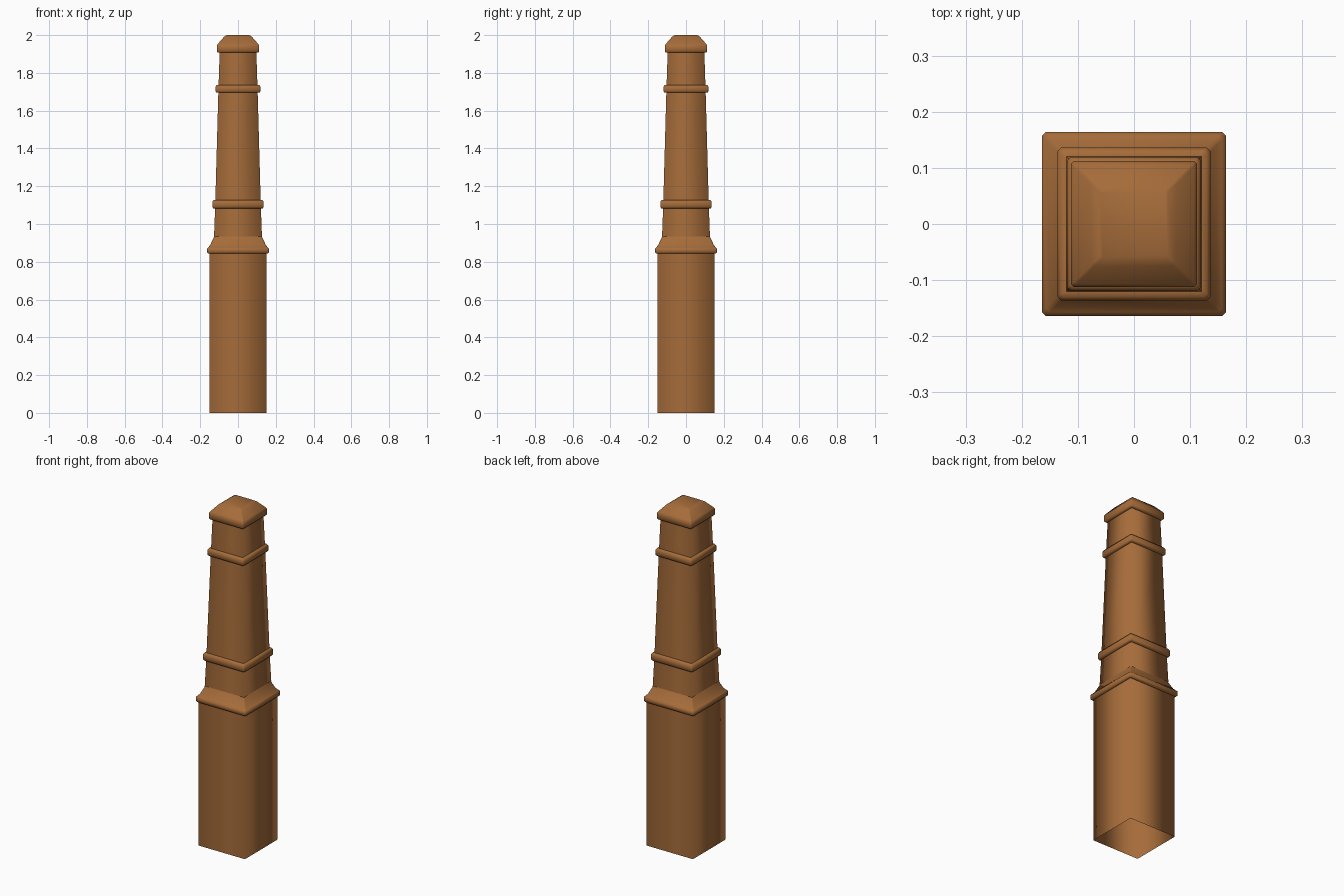
import bpy, bmesh

if "Cube" in bpy.data.objects:
    bpy.data.objects.remove(bpy.data.objects["Cube"])

wood = bpy.data.materials.new("warm brown wood")
wood.diffuse_color = (0.38, 0.15, 0.042, 1)
wood.use_nodes = True
wood.node_tree.nodes["Principled BSDF"].inputs["Base Color"].default_value = wood.diffuse_color


def section(h, c):
    """Square outline of half width h, with corners cut by c if c > 0."""
    if c == 0:
        return [(h, -h), (h, h), (-h, h), (-h, -h)]
    k = h - c
    return [(k, -h), (h, -k), (h, k), (k, h), (-k, h), (-h, k), (-h, -k), (-k, -h)]


def loft(name, profile, cut=0.0, cap_top=False):
    """Stack square sections given as (half width, z)."""
    bm = bmesh.new()
    rings = [[bm.verts.new((x, y, z)) for x, y in section(h, cut)] for h, z in profile]
    n = len(rings[0])
    for a, b in zip(rings, rings[1:]):
        for i in range(n):
            j = (i + 1) % n
            bm.faces.new((a[i], a[j], b[j], b[i]))
    if cap_top:
        bm.faces.new(rings[-1])
    for f in bm.faces:
        f.smooth = True
    me = bpy.data.meshes.new(name)
    bm.to_mesh(me)
    bm.free()
    me.materials.append(wood)
    ob = bpy.data.objects.new(name, me)
    bpy.context.collection.objects.link(ob)


# square base, open underneath
loft("post_base", [(0.15, 0), (0.15, 0.845)])

# flared collar on top of the base
loft("flared_collar", [(0.15, 0.843), (0.158, 0.843), (0.164, 0.85), (0.164, 0.87),
                       (0.157, 0.877), (0.148, 0.887), (0.126, 0.935)], 0.007)

# tapering shaft
loft("shaft", [(0.127, 0.93), (0.121, 1.09), (0.104, 1.70), (0.097, 1.915)])

# trim bands round the shaft
for name, inner, outer, z0, z1 in (("lower_band", 0.119, 0.136, 1.083, 1.127),
                                   ("upper_band", 0.102, 0.119, 1.695, 1.737)):
    loft(name, [(inner, z0), (outer - 0.005, z0), (outer, z0 + 0.007),
                (outer, z1 - 0.01), (outer - 0.006, z1), (inner, z1)], 0.006)

# cap with sloping sides and a flat top
loft("cap", [(0.095, 1.907), (0.107, 1.907), (0.112, 1.914), (0.112, 1.945),
             (0.107, 1.953), (0.075, 1.99), (0.06, 2.0)], 0.004, True)
